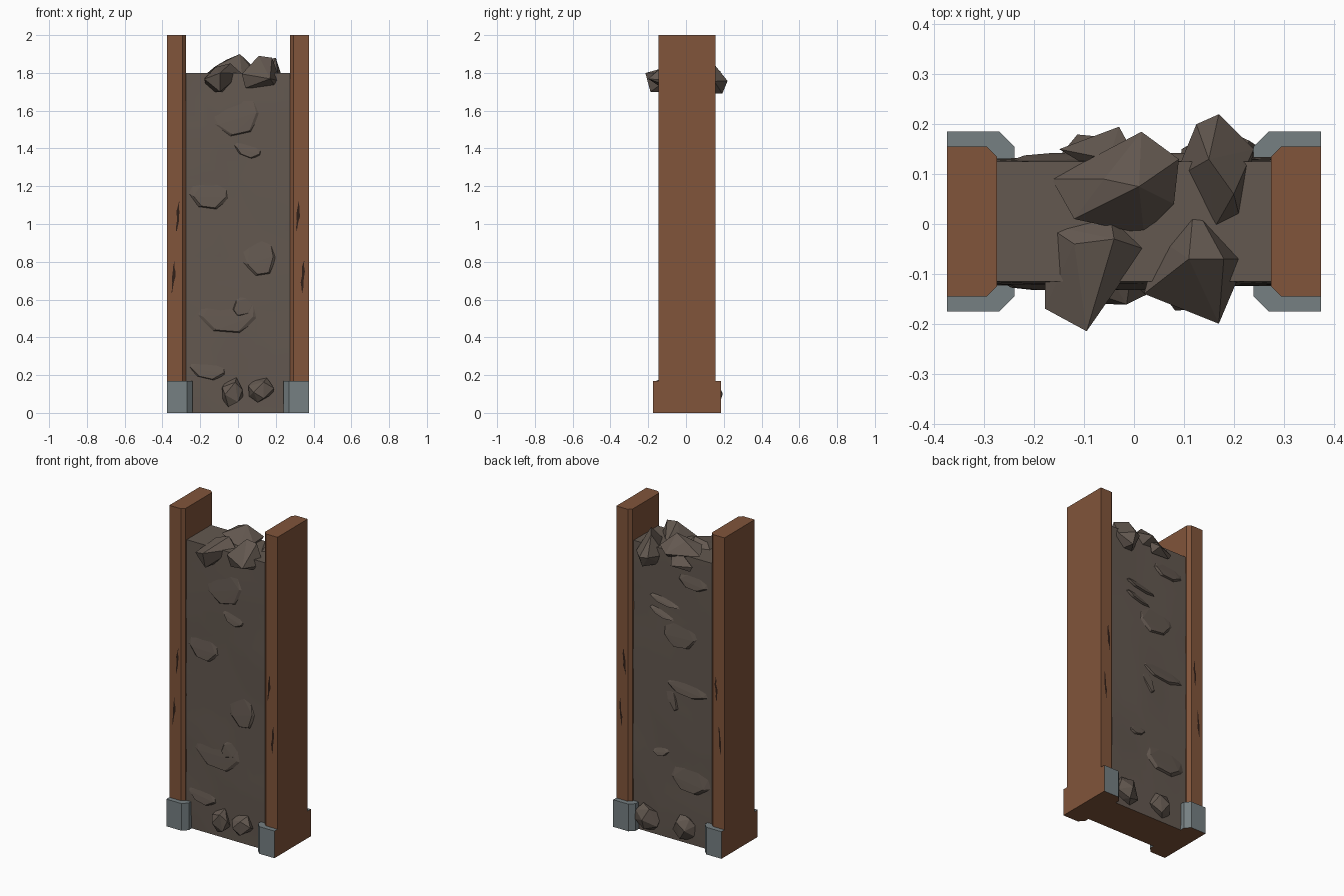
import bpy, bmesh, math, random
from mathutils import Vector, noise

random.seed(4)
cube = bpy.data.objects.get("Cube")
if cube:
    bpy.data.objects.remove(cube, do_unlink=True)

MID = 0.005  # depth centre of the wall and posts


def material(name, rgb):
    m = bpy.data.materials.new(name)
    m.use_nodes = True
    m.diffuse_color = (*rgb, 1)
    shader = next(n for n in m.node_tree.nodes if n.type == "BSDF_PRINCIPLED")
    shader.inputs["Base Color"].default_value = (*rgb, 1)
    return m


WOOD = material("brown wood", (0.22, 0.09, 0.043))
DARK = material("dark crack", (0.03, 0.014, 0.009))
METAL = material("grey metal", (0.18, 0.215, 0.225))
STONE = material("grey brown stone", (0.125, 0.098, 0.08))


def finish(name, bm, *mats):
    bmesh.ops.recalc_face_normals(bm, faces=bm.faces)
    mesh = bpy.data.meshes.new(name)
    bm.to_mesh(mesh)
    bm.free()
    for m in mats:
        mesh.materials.append(m)
    ob = bpy.data.objects.new(name, mesh)
    bpy.context.collection.objects.link(ob)
    return ob


def prism(outline, z0, z1):
    """Extrude a plan outline upwards."""
    bm = bmesh.new()
    face = bm.faces.new([bm.verts.new((x, y, z0)) for x, y in outline])
    top = bmesh.ops.extrude_face_region(bm, geom=[face])["geom"]
    verts = [v for v in top if isinstance(v, bmesh.types.BMVert)]
    bmesh.ops.translate(bm, verts=verts, vec=(0, 0, z1 - z0))
    bmesh.ops.recalc_face_normals(bm, faces=bm.faces)
    return bm


def hull(name, points):
    bm = bmesh.new()
    for p in points:
        bm.verts.new(p)
    res = bmesh.ops.convex_hull(bm, input=bm.verts)
    loose = set(res["geom_interior"]) | set(res["geom_unused"])
    bmesh.ops.delete(bm, geom=[g for g in loose if isinstance(g, bmesh.types.BMVert)],
                     context="VERTS")
    return finish(name, bm, STONE)


def post_outline(s, inner, half, cut):
    """Plan of a post with both inner corners chamfered."""
    return [(s * 0.375, MID - half), (s * (inner + cut), MID - half),
            (s * inner, MID - half + cut), (s * inner, MID + half - cut),
            (s * (inner + cut), MID + half), (s * 0.375, MID + half)]


def crack(name, x, z, length, side):
    """Thin jagged sliver lying on a post face."""
    bm = bmesh.new()
    y = MID + side * 0.152
    steps = 7
    left, right = [], []
    for i in range(steps):
        t = i / (steps - 1)
        wide = 0.007 * math.sin(math.pi * t) * random.uniform(0.5, 1.2)
        cx = x + random.uniform(-0.003, 0.003) + 0.012 * (t - 0.5)
        h = z + length * (t - 0.5)
        left.append(bm.verts.new((cx - wide - 0.001, y, h)))
        right.append(bm.verts.new((cx + wide + 0.001, y, h)))
    for i in range(steps - 1):
        bm.faces.new((left[i], right[i], right[i + 1], left[i + 1]))
    finish(name, bm, DARK)


# Posts, metal footings and cracks, mirrored left and right
for s, label in ((1, "left"), (-1, "right")):
    finish(label + "_post", prism(post_outline(s, 0.275, 0.15, 0.02), 0.17, 2), WOOD)
    bm = prism(post_outline(s, 0.24, 0.18, 0.03), 0, 0.17)
    for f in bm.faces:
        f.material_index = int(f.normal.z < -0.5 or f.normal.x * s > 0.9)
    finish(label + "_footing", bm, METAL, WOOD)
    for side, where in ((-1, "front"), (1, "back")):
        crack(f"{label}_{where}_upper_crack", s * 0.318, 1.04, 0.16, side)
        crack(f"{label}_{where}_lower_crack", s * 0.343, 0.72, 0.17, side)

# Wall slab with gently uneven faces
bm = bmesh.new()
bmesh.ops.create_cube(bm, size=1)
for v in bm.verts:
    v.co = (v.co.x * 0.58, v.co.y * 0.24 + MID, (v.co.z + 0.5) * 1.8)
for axis, count in ((0, 5), (2, 12)):
    edges = [e for e in bm.edges
             if abs((e.verts[0].co - e.verts[1].co).normalized()[axis]) > 0.9]
    bmesh.ops.subdivide_edges(bm, edges=edges, cuts=count, use_grid_fill=True)
for v in bm.verts:
    if 0.01 < v.co.z < 1.79:
        side = math.copysign(1, v.co.y - MID)
        v.co.y += side * (0.005 + 0.008 * noise.noise(v.co * 4))
bmesh.ops.recalc_face_normals(bm, faces=bm.faces)
for f in bm.faces:
    f.material_index = int(f.normal.z < -0.9)
    f.smooth = abs(f.normal.y) > 0.7
wall = finish("wall", bm, STONE, WOOD)
bpy.context.view_layer.objects.active = wall
wall.select_set(True)
bpy.ops.object.shade_smooth_by_angle(angle=math.radians(30))


def shard(name, side, x, z, w, h, tilt, depth=0.022):
    """Embedded stone: proud along its lower edge, fading into the wall above."""
    plan = [(-0.5, -0.1, 0), (-0.2, -0.48, 0), (0.25, -0.5, 0), (0.5, -0.2, 0),
            (0.4, 0.3, 0), (0, 0.5, 0), (-0.4, 0.3, 0),
            (-0.3, -0.2, 0.8), (-0.1, -0.44, 1), (0.2, -0.45, 1), (0.4, -0.15, 0.8)]
    pts = []
    for u, v, d in plan:
        a, b = u * w, v * h
        px = x + a * math.cos(tilt) - b * math.sin(tilt)
        pz = z + a * math.sin(tilt) + b * math.cos(tilt)
        px = max(-0.277, min(0.277, px))
        pts.append((px, MID + side * (0.115 + d * depth), pz))
    hull(name, pts)


FRONT = [(-0.03, 1.6, 0.3, 0.28, 0.25), (0.05, 1.41, 0.18, 0.11, -0.35),
         (-0.16, 1.18, 0.24, 0.2, -0.1), (-0.07, 0.56, 0.38, 0.28, -0.05),
         (0.04, 0.58, 0.12, 0.16, -0.9), (-0.17, 0.25, 0.24, 0.14, -0.2),
         (0.1, 0.85, 0.2, 0.26, 0.2)]
BACK = [(0.05, 1.48, 0.24, 0.05, 0.2), (-0.06, 1.32, 0.28, 0.22, -0.1),
        (0.07, 1.4, 0.2, 0.05, 0.3), (-0.11, 0.98, 0.34, 0.12, 0.12),
        (0.02, 0.92, 0.07, 0.24, -0.45), (0.08, 0.54, 0.13, 0.07, -0.2),
        (-0.13, 0.42, 0.3, 0.2, 0.1), (-0.15, 1.66, 0.24, 0.12, 0.1)]
for side, label, rows in ((-1, "front", FRONT), (1, "back", BACK)):
    for i, row in enumerate(rows):
        shard(f"{label}_shard_{i + 1}", side, *row)


def boulder(name, plan, mid, apexes, low, shrink=0.6):
    """Faceted rock from its plan outline, ridge points and underside height."""
    cx = sum(p[0] for p in plan) / len(plan)
    cy = sum(p[1] for p in plan) / len(plan)
    pts = [Vector(p) for p in apexes]
    for i, (x, y) in enumerate(plan):
        pts.append(Vector((x, y, mid + random.uniform(-0.025, 0.025))))
        if i % 2 == 0:
            pts.append(Vector((cx + (x - cx) * shrink, cy + (y - cy) * shrink, low)))
    hull(name, pts)


# Boulders heaped on top of the wall
boulder("back_middle_boulder",
        [(-0.165, 0.09), (-0.12, 0.01), (0.02, -0.02), (0.08, 0.04), (0.09, 0.13), (0.015, 0.185)],
        1.81, [(0.01, 0.075, 1.9), (-0.06, 0.09, 1.87)], 1.75)
boulder("front_right_boulder",
        [(0.02, -0.14), (0.17, -0.2), (0.225, -0.07), (0.12, 0.04), (0.05, -0.03)],
        1.77, [(0.11, -0.07, 1.89), (0.18, -0.07, 1.88)], 1.72, 0.8)
boulder("front_left_boulder",
        [(-0.18, 0), (-0.178, -0.17), (-0.095, -0.215), (0.02, -0.05), (-0.05, 0.03)],
        1.78, [(-0.04, -0.03, 1.85), (-0.12, -0.04, 1.83)], 1.7, 0.8)
boulder("back_right_boulder",
        [(0.08, 0.09), (0.125, 0.2), (0.17, 0.22), (0.24, 0.15), (0.215, 0), (0.16, -0.01)],
        1.77, [(0.15, 0.13, 1.87), (0.2, 0.06, 1.88)], 1.69, 0.75)
boulder("back_left_boulder",
        [(-0.15, 0.15), (-0.03, 0.195), (0.0, 0.14), (-0.05, 0.09)],
        1.77, [(-0.05, 0.13, 1.82)], 1.72, 0.8)


def rubble(name, x, y, z, size):
    pts = []
    for i in range(13):
        up = 1 - 2 * (i + 0.5) / 13
        turn = i * 2.4 + random.uniform(-0.3, 0.3)
        r = math.sqrt(1 - up * up)
        pts.append((x + size[0] * r * math.cos(turn),
                    y + size[1] * r * math.sin(turn), z + size[2] * up))
    hull(name, pts)


# Rubble at the foot of the wall
rubble("front_rubble_middle", -0.03, -0.12, 0.11, (0.06, 0.055, 0.085))
rubble("front_rubble_left", 0.125, -0.125, 0.12, (0.075, 0.06, 0.07))
rubble("back_rubble_left", 0.17, 0.13, 0.1, (0.09, 0.065, 0.085))
rubble("back_rubble_right", -0.08, 0.125, 0.1, (0.08, 0.06, 0.085))
